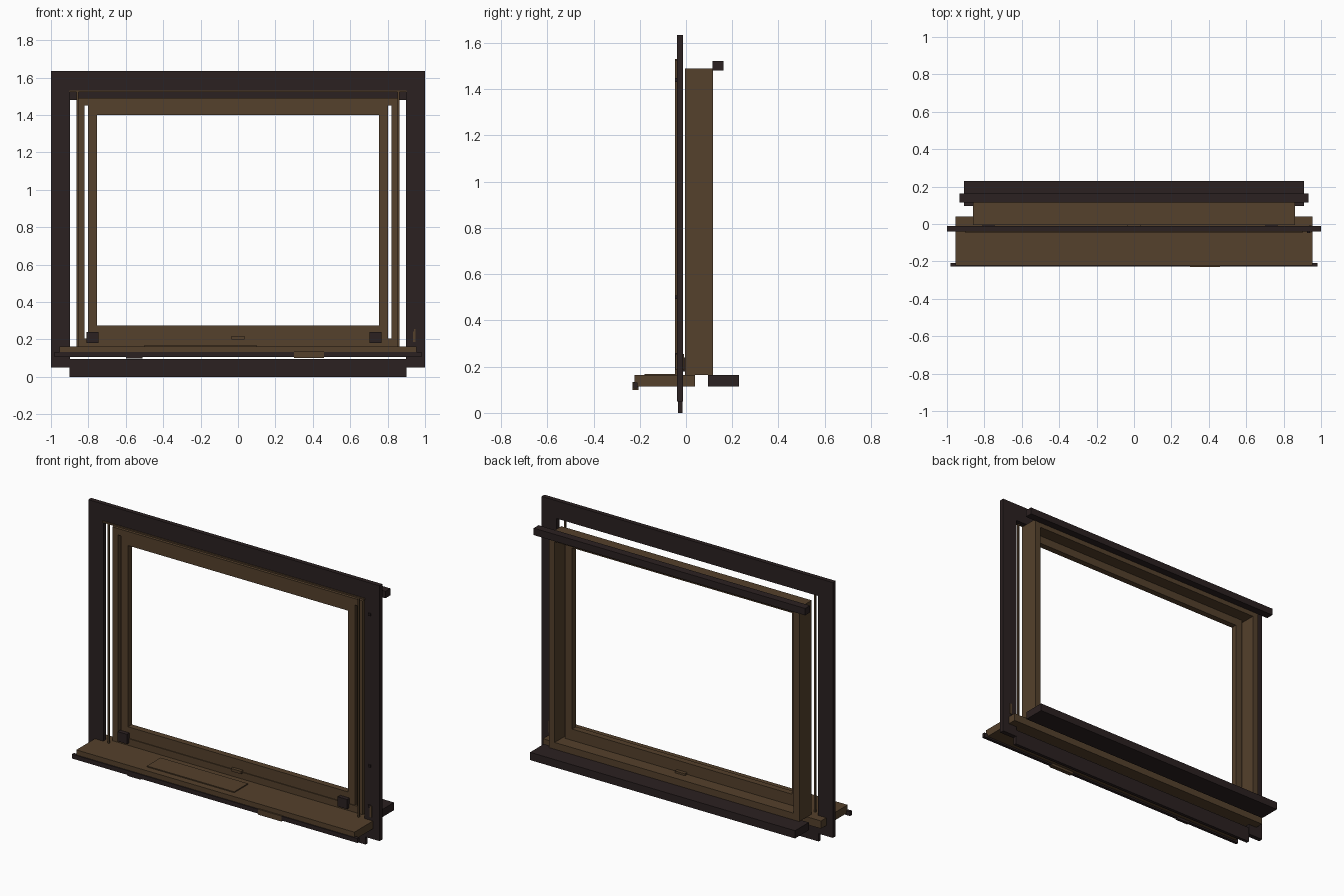
import bpy
import bmesh

old = bpy.data.objects.get("Cube")
if old:
    bpy.data.objects.remove(old, do_unlink=True)


def make_material(name, rgb):
    mat = bpy.data.materials.new(name)
    mat.use_nodes = True
    mat.diffuse_color = (*rgb, 1)
    mat.node_tree.nodes["Principled BSDF"].inputs["Base Color"].default_value = (*rgb, 1)
    return mat


BROWN = make_material("warm brown wood", (0.089, 0.052, 0.025))
DARK = make_material("dark stained wood", (0.024, 0.015, 0.015))


def finish(name, bm, mat):
    bmesh.ops.recalc_face_normals(bm, faces=bm.faces)
    mesh = bpy.data.meshes.new(name)
    bm.to_mesh(mesh)
    bm.free()
    mesh.materials.append(mat)
    obj = bpy.data.objects.new(name, mesh)
    bpy.context.collection.objects.link(obj)
    return obj


def box(name, mat, x, y, z):
    """Box from low and high limits on each axis."""
    bm = bmesh.new()
    bmesh.ops.create_cube(bm, size=1)
    for v in bm.verts:
        for i, (lo, hi) in enumerate((x, y, z)):
            v.co[i] = lo if v.co[i] < 0 else hi
    return finish(name, bm, mat)


def outline_frame(name, mat, outer, inner, y):
    """Extruded outline between two loops of (x, z) points."""
    closed = len(outer) == 4 and outer[0][1] != inner[0][1]
    bm = bmesh.new()
    a = [bm.verts.new((px, y[0], pz)) for px, pz in outer]
    b = [bm.verts.new((px, y[0], pz)) for px, pz in inner]
    count = len(outer) if closed else len(outer) - 1
    for i in range(count):
        j = (i + 1) % len(outer)
        bm.faces.new((a[i], a[j], b[j], b[i]))
    new = bmesh.ops.extrude_face_region(bm, geom=bm.faces[:])["geom"]
    verts = [g for g in new if isinstance(g, bmesh.types.BMVert)]
    bmesh.ops.translate(bm, verts=verts, vec=(0, y[1] - y[0], 0))
    return finish(name, bm, mat)


def loop(half, low, high):
    return [(-half, low), (-half, high), (half, high), (half, low)]


# Face trim around three sides, and the apron below
outline_frame("face_trim", DARK, loop(1.0, 0.05, 1.635), loop(0.897, 0.05, 1.525), (-0.04, -0.012))
box("apron", DARK, (-0.9, 0.9), (-0.035, -0.015), (0, 0.095))

# Deep window box and the sash inside it
outline_frame("window_box", BROWN, loop(0.86, 0.163, 1.49), loop(0.82, 0.205, 1.45), (-0.005, 0.117))
outline_frame("sash", BROWN, loop(0.803, 0.205, 1.455), loop(0.755, 0.275, 1.4), (0, 0.038))

# Inside sill with nosing, inset panel and tab
box("inside_sill", BROWN, (-0.955, 0.955), (-0.222, 0.04), (0.115, 0.163))
box("sill_nosing", DARK, (-0.98, 0.98), (-0.228, -0.209), (0.105, 0.132))
box("sill_panel", BROWN, (-0.5, 0.1), (-0.18, -0.045), (0.162, 0.169))
box("sill_tab", BROWN, (0.3, 0.46), (-0.231, -0.205), (0.1, 0.134))
box("small_sill_tab", DARK, (-0.6, -0.51), (-0.226, -0.208), (0.098, 0.106))

# Outside header and sill
box("outside_header", DARK, (-0.932, 0.932), (0.115, 0.163), (1.48, 1.523))
box("outside_sill", DARK, (-0.91, 0.91), (0.095, 0.23), (0.115, 0.163))

# Thin screen rails in the opening
box("top_rail", BROWN, (-0.9, 0.9), (-0.047, -0.038), (1.522, 1.531))
for side, sign in (("left", 1), ("right", -1)):
    x = sorted((sign * 0.853, sign * 0.863))
    box(side + "_rail", BROWN, x, (-0.047, -0.036), (0.163, 1.525))

# Hardware: latch, corner brackets, cleat and trim studs
box("latch", BROWN, (-0.035, 0.035), (-0.02, 0.06), (0.2, 0.217))
for side, low in (("right", -0.81), ("left", 0.702)):
    box(side + "_corner_bracket", DARK, (low, low + 0.065), (-0.025, 0.002), (0.18, 0.24))
box("cord_cleat", BROWN, (0.936, 0.95), (-0.046, -0.008), (0.185, 0.255))
for height in (0.25, 0.5, 1.44):
    box("trim_stud", DARK, (0.925, 0.94), (-0.047, -0.038), (height - 0.008, height + 0.008))
